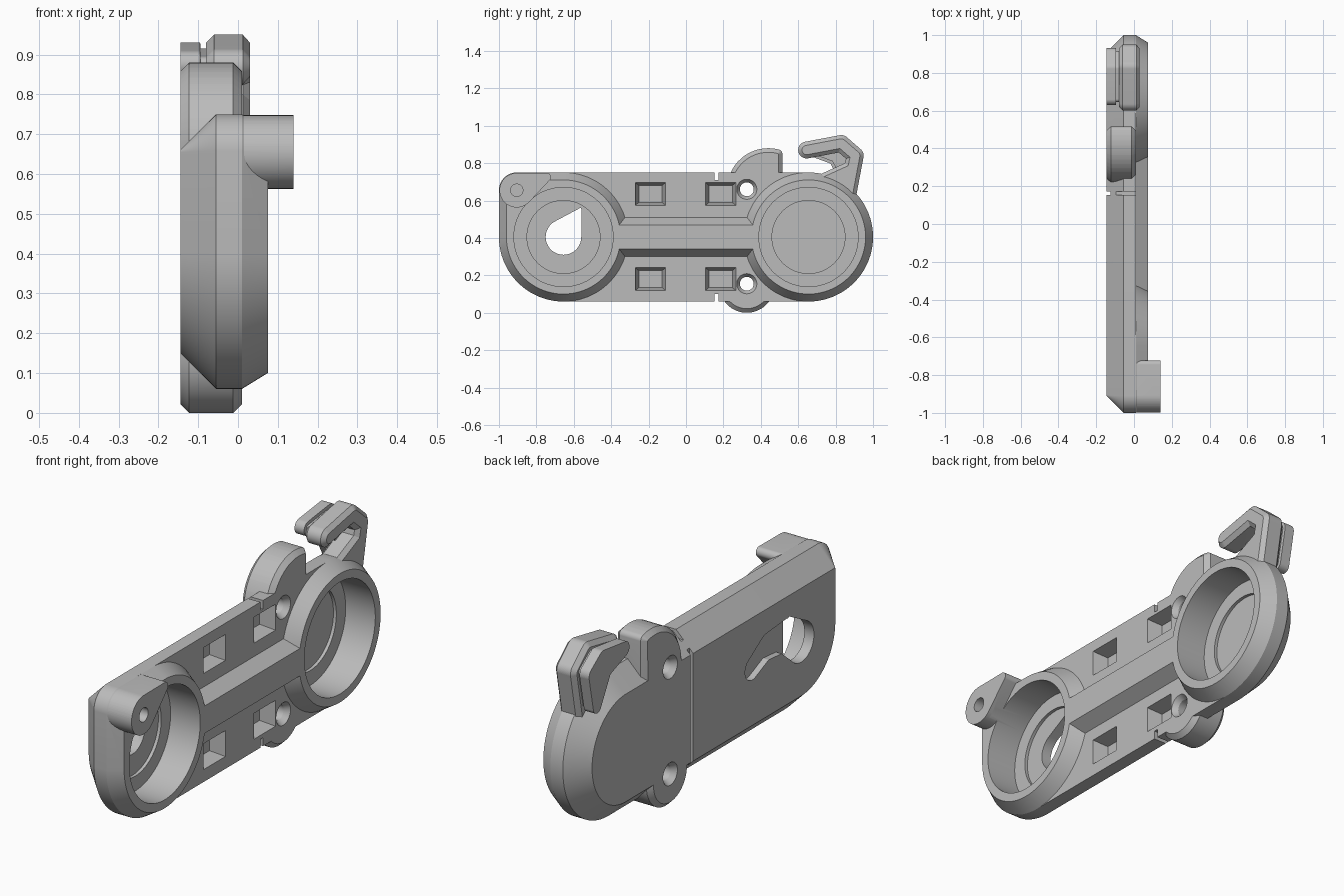
import bpy
import bmesh
import math

if "Cube" in bpy.data.objects:
    bpy.data.objects.remove(bpy.data.objects["Cube"], do_unlink=True)

grey = bpy.data.materials.new("plain grey")
grey.use_nodes = True
grey.diffuse_color = (0.5, 0.5, 0.5, 1)
grey.node_tree.nodes["Principled BSDF"].inputs["Base Color"].default_value = (0.5, 0.5, 0.5, 1)

SEGMENTS = 96


def loft(name, rings):
    """Solid through rings of (x, [(y, z), ...])."""
    bm = bmesh.new()
    loops = [[bm.verts.new((x, y, z)) for y, z in pts] for x, pts in rings]
    n = len(loops[0])
    for a, b in zip(loops, loops[1:]):
        for i in range(n):
            j = (i + 1) % n
            bm.faces.new((a[i], a[j], b[j], b[i]))
    bm.faces.new(loops[0])
    bm.faces.new(loops[-1])
    bmesh.ops.recalc_face_normals(bm, faces=bm.faces)
    mesh = bpy.data.meshes.new(name)
    bm.to_mesh(mesh)
    bm.free()
    obj = bpy.data.objects.new(name, mesh)
    bpy.context.collection.objects.link(obj)
    mesh.materials.append(grey)
    return obj


def hull(circles, grow=0):
    """Rounded outline wrapped around (y, z, radius) circles."""
    pts = []
    for i in range(SEGMENTS):
        a = 2 * math.pi * (i + 0.5) / SEGMENTS
        c, s = math.cos(a), math.sin(a)
        y, z, r = max(circles, key=lambda k: k[0] * c + k[1] * s + k[2])
        pts.append((y + (r + grow) * c, z + (r + grow) * s))
    return pts


def solid(name, circles, layers):
    return loft(name, [(x, hull(circles, grow)) for x, grow in layers])


def rect(y, z, w, h):
    return [(y - w / 2, z - h / 2), (y + w / 2, z - h / 2),
            (y + w / 2, z + h / 2), (y - w / 2, z + h / 2)]


def combine(target, tool, operation):
    tool.hide_render = True
    mod = target.modifiers.new(operation, "BOOLEAN")
    mod.operation = operation
    mod.solver = "EXACT"
    mod.object = tool
    bpy.context.view_layer.objects.active = target
    bpy.ops.object.modifier_apply(modifier=mod.name)
    bpy.data.objects.remove(tool, do_unlink=True)


MID = 0.405
END = 0.655
left_end, right_end = (-END, MID, 0.345), (END, MID, 0.345)
corner = (-0.905, 0.655, 0.095)

# Base plate with wide back chamfer
body = solid("body_plate", [left_end, right_end, corner],
             [(-0.145, -0.09), (-0.055, 0), (0.01, 0)])
parts = []

# Raised cup walls and the rib joining them
wall = [(-0.03, -0.03), (0.01, 0), (0.075, -0.04)]
parts.append(solid("pivot_cup", [left_end, corner], wall))
parts.append(solid("hook_cup", [right_end], wall))
parts.append(solid("centre_rib", [(-0.4, MID, 0.105), (0.4, MID, 0.105)],
                   [(-0.02, 0), (0.01, 0), (0.075, -0.04)]))

# Pivot arm at the upper corner
parts.append(solid("pivot_arm", [(-0.905, 0.655, 0.092), (-0.745, 0.725, 0.023)],
                   [(-0.04, 0), (0.14, 0)]))

# Screw ears above and below
ear = [(-0.145, -0.022), (-0.123, 0), (-0.012, 0), (0.01, -0.022)]
arc = [(0.44 + 0.195 * math.cos(math.radians(a)), 0.66 + 0.195 * math.sin(math.radians(a)), 0.025)
       for a in range(75, 181, 7)]
parts.append(solid("upper_ear", arc + [(0.49, 0.66, 0.025)], ear))
parts.append(solid("lower_ear", [(0.325, 0.147, 0.147)], ear))

# Hook: finger, bend, arm and foot
hook = [(-0.08, -0.02), (-0.06, 0), (0.012, 0), (0.03, -0.02)]
tip, top, bend = (0.645, 0.87, 0.045), (0.83, 0.905, 0.045), (0.905, 0.84, 0.045)
for circles in ([tip, top], [top, bend], [bend, (0.86, 0.63, 0.05)],
                [(0.88, 0.77, 0.04), (0.72, 0.715, 0.024), (0.86, 0.63, 0.03)]):
    parts.append(solid("hook_piece", circles, hook))

# Plate behind the hook, with a narrow neck between them
web, bulge = (0.8, 0.83, 0.04), (0.89, 0.84, 0.042)
for circles in ([(0.665, 0.875, 0.035), (0.825, 0.893, 0.037), bulge, web],
                [bulge, web, (0.87, 0.68, 0.03)]):
    parts.append(solid("hook_back", circles,
                       [(-0.145, 0), (-0.095, 0), (-0.094, -0.015), (-0.05, -0.015)]))

for part in parts:
    combine(body, part, "UNION")

cutters = []
# Cup bores with a shallow inner recess
for y in (-END, END):
    cutters.append(solid("bore", [(y, MID, 0.265)], [(-0.08, 0), (0.12, 0)]))
    cutters.append(solid("recess", [(y, MID, 0.195)], [(-0.095, 0), (0, 0)]))

# Key opening and the arched slot in the back
cutters.append(solid("key_opening", [(-END, MID, 0.095), (-0.565, 0.555, 0.005)],
                     [(-0.2, 0), (0, 0)]))
track = [(-END, MID, 0.094), (-0.54, 0.48, 0.077), (-0.4, 0.48, 0.065), (-0.29, 0.42, 0.055)]
for a, b in zip(track, track[1:]):
    cutters.append(solid("back_slot", [a, b], [(-0.2, 0), (-0.115, 0)]))

# Tapered square pockets
for y in (-0.19, 0.185):
    for z in (0.635, 0.18):
        cutters.append(loft("pocket", [(-0.06, rect(y, z, 0.125, 0.09)),
                                       (0.015, rect(y, z, 0.165, 0.125))]))

# Countersunk screw holes
for z in (0.66, 0.155):
    cutters.append(solid("screw_hole", [(0.325, z, 0.037)],
                         [(-0.15, 0.02), (-0.12, 0), (-0.015, 0), (0.015, 0.02)]))

# Pivot pin hole
cutters.append(solid("pin_hole", [(-0.905, 0.655, 0.033)], [(0.0, 0), (0.2, 0)]))

# Dividing groove across the back and its edge notches
cutters.append(loft("groove", [(x, rect(0.163, MID, 0.02, 1)) for x in (-0.2, -0.125)]))
for z in (0.76, 0.05):
    cutters.append(loft("notch", [(x, rect(0.163, z, 0.02, 0.1)) for x in (-0.2, 0.1)]))

for cutter in cutters:
    combine(body, cutter, "DIFFERENCE")

bpy.ops.object.select_all(action="DESELECT")
body.select_set(True)
bpy.context.view_layer.objects.active = body
bpy.ops.object.shade_smooth_by_angle(angle=math.radians(25))
